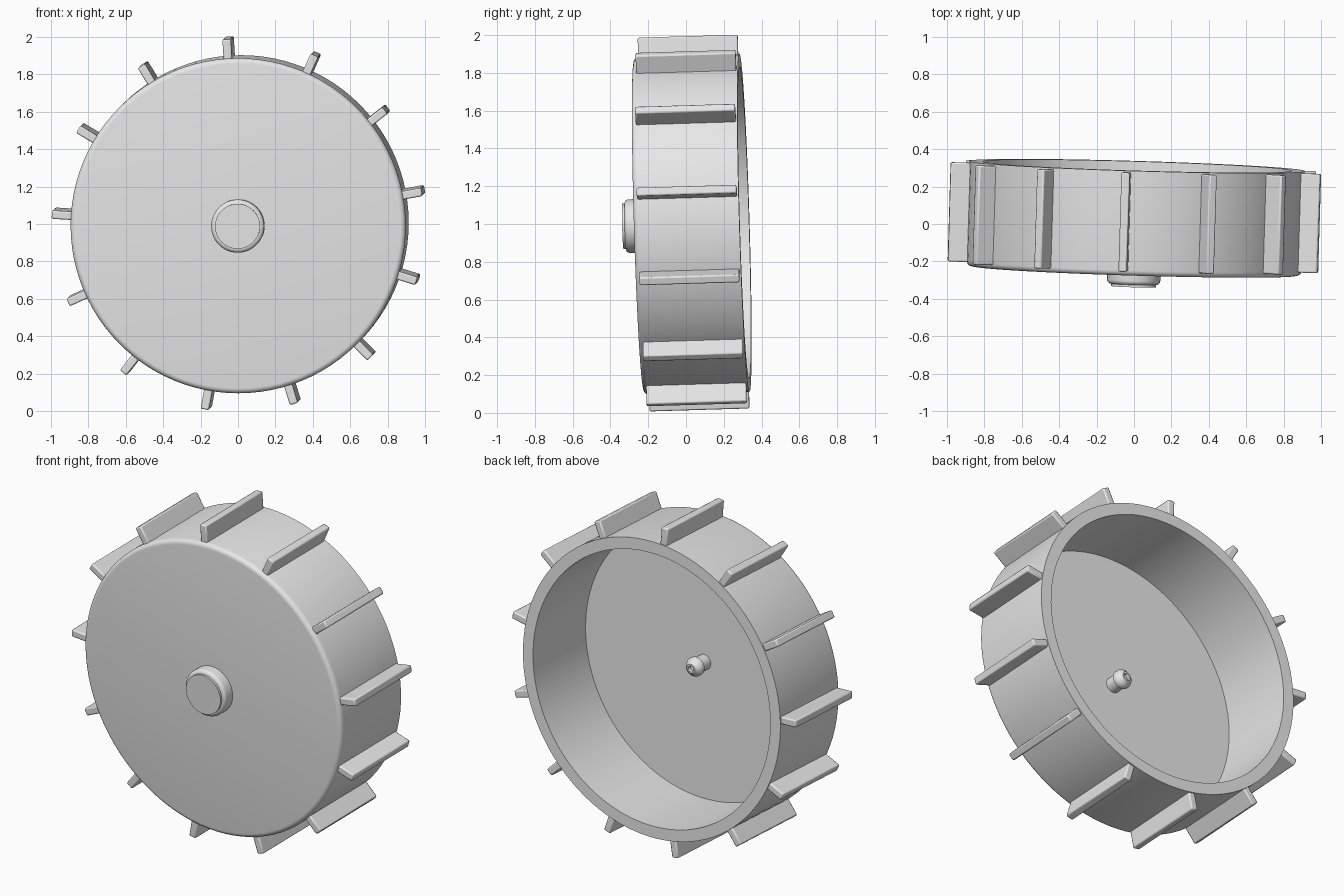
import bpy, bmesh, math
from mathutils import Matrix

if "Cube" in bpy.data.objects:
    bpy.data.objects.remove(bpy.data.objects["Cube"])

SEG = 96
PADDLES = 13

# slight lean of the whole wheel
POSE = (Matrix.Translation((0.0075, 0, 0.9975))
        @ Matrix.Rotation(-0.03, 4, 'Z') @ Matrix.Rotation(0.03, 4, 'X'))

grey = bpy.data.materials.new("light_grey")
grey.diffuse_color = (0.8, 0.8, 0.8, 1)
grey.use_nodes = True
grey.node_tree.nodes["Principled BSDF"].inputs["Base Color"].default_value = grey.diffuse_color


def finish(name, bm):
    bmesh.ops.recalc_face_normals(bm, faces=bm.faces[:])
    mesh = bpy.data.meshes.new(name)
    bm.to_mesh(mesh)
    bm.free()
    mesh.materials.append(grey)
    obj = bpy.data.objects.new(name, mesh)
    bpy.context.collection.objects.link(obj)
    obj.matrix_world = POSE
    bpy.ops.object.select_all(action='DESELECT')
    obj.select_set(True)
    bpy.context.view_layer.objects.active = obj
    bpy.ops.object.shade_smooth_by_angle(angle=math.radians(32))
    return obj


def fillet(r, y, size, steps=5):
    """Rounded outer corner facing the front, from the face out to the side."""
    return [(r - size + size * math.sin(a), y + size - size * math.cos(a))
            for a in (math.pi / 2 * i / steps for i in range(steps + 1))]


def lathe(name, profile, seg=SEG):
    """Turn (radius, y) points around the wheel axis; ends on the axis close it."""
    bm = bmesh.new()
    verts = [bm.verts.new((r, y, 0)) for r, y in profile]
    edges = [bm.edges.new(pair) for pair in zip(verts, verts[1:])]
    bmesh.ops.spin(bm, geom=verts + edges, cent=(0, 0, 0), axis=(0, 1, 0),
                   angle=2 * math.pi, steps=seg)
    bmesh.ops.remove_doubles(bm, verts=bm.verts[:], dist=1e-5)
    return finish(name, bm)


# open-backed drum with a rounded front edge
lathe("drum", [(0, -0.25)] + fillet(0.895, -0.25, 0.028)
      + [(0.895, 0.31), (0.825, 0.31), (0.825, -0.18), (0, -0.18)])

# stepped hub cap on the front
lathe("hub_cap", [(0, -0.335), (0.12, -0.335), (0.12, -0.322)]
      + fillet(0.142, -0.322, 0.022) + [(0.142, -0.24), (0, -0.24)], 48)

# axle stub inside the drum, with a dimpled tip
lathe("axle_stub", [(0, -0.19), (0.046, -0.19), (0.046, -0.115), (0.056, -0.108),
                    (0.056, -0.088), (0.05, -0.076), (0.028, -0.056),
                    (0.018, -0.056), (0.014, -0.07), (0, -0.07)], 32)

# paddles around the drum
bm = bmesh.new()
for i in range(PADDLES):
    angle = math.radians(93.5) + 2 * math.pi * i / PADDLES
    place = (Matrix.Rotation(-angle, 4, 'Y')
             @ Matrix.Translation((0.932, 0.037, 0))
             @ Matrix.Diagonal((0.13, 0.53, 0.045, 1)))
    bmesh.ops.create_cube(bm, size=1, matrix=place)
paddles = finish("paddles", bm)
bevel = paddles.modifiers.new("soft_edges", 'BEVEL')
bevel.width = 0.008
bevel.segments = 2
